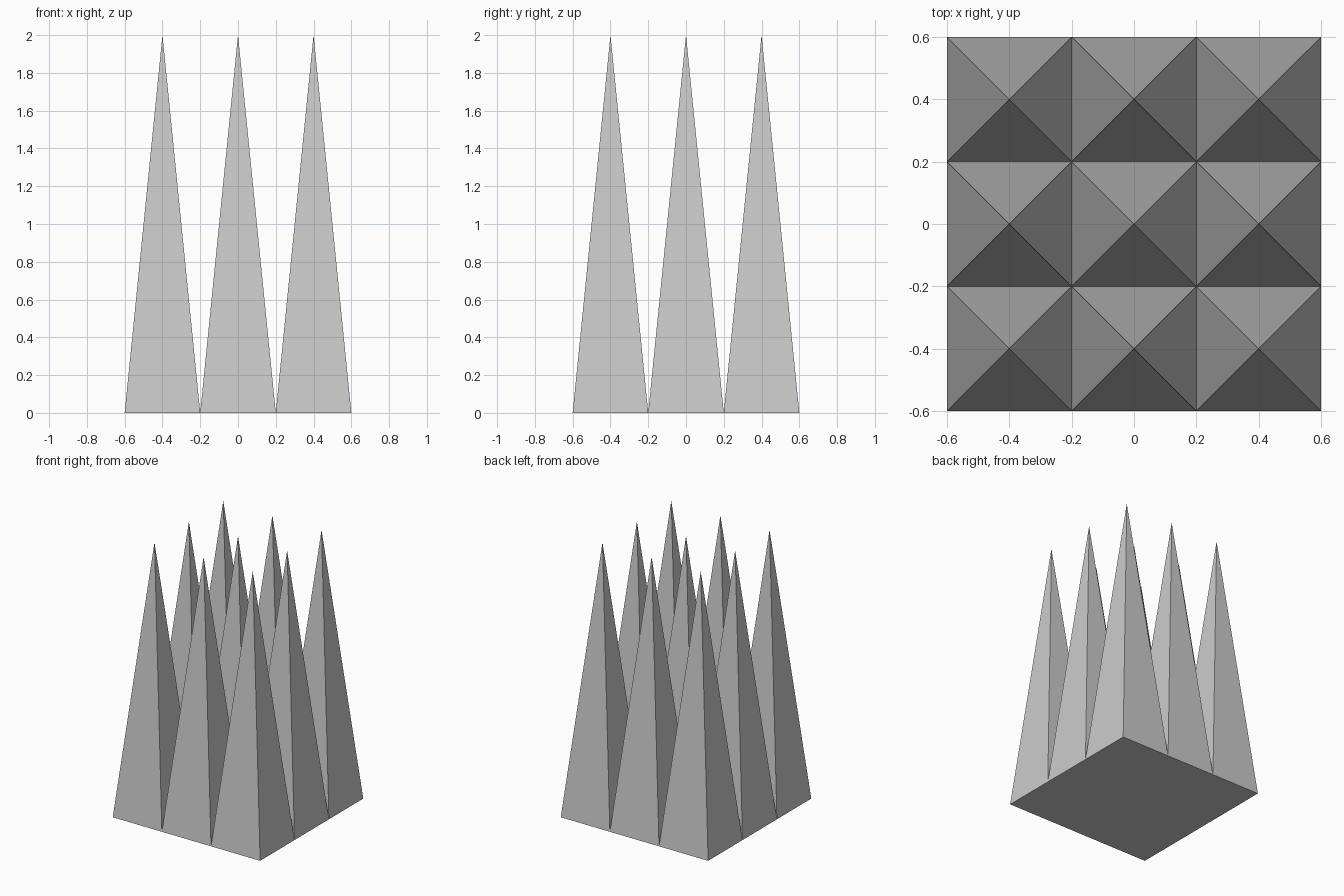
import bpy, math

if "Cube" in bpy.data.objects:
    bpy.data.objects.remove(bpy.data.objects["Cube"])

PITCH, HEIGHT = 0.4, 2.0

# Flat square base, facing down
bpy.ops.mesh.primitive_plane_add(size=3 * PITCH, location=(0, 0, 0))
base = bpy.context.object
base.name = "base"
base.data.flip_normals()

# 3 x 3 grid of four-sided spikes, closed underneath by the base
for ix in range(-1, 2):
    for iy in range(-1, 2):
        bpy.ops.mesh.primitive_cone_add(
            vertices=4, radius1=PITCH / math.sqrt(2), radius2=0, depth=HEIGHT,
            end_fill_type='NOTHING',
            location=(ix * PITCH, iy * PITCH, HEIGHT / 2),
            rotation=(0, 0, math.pi / 4))
        bpy.context.object.name = f"spike_{ix + 2}_{iy + 2}"
